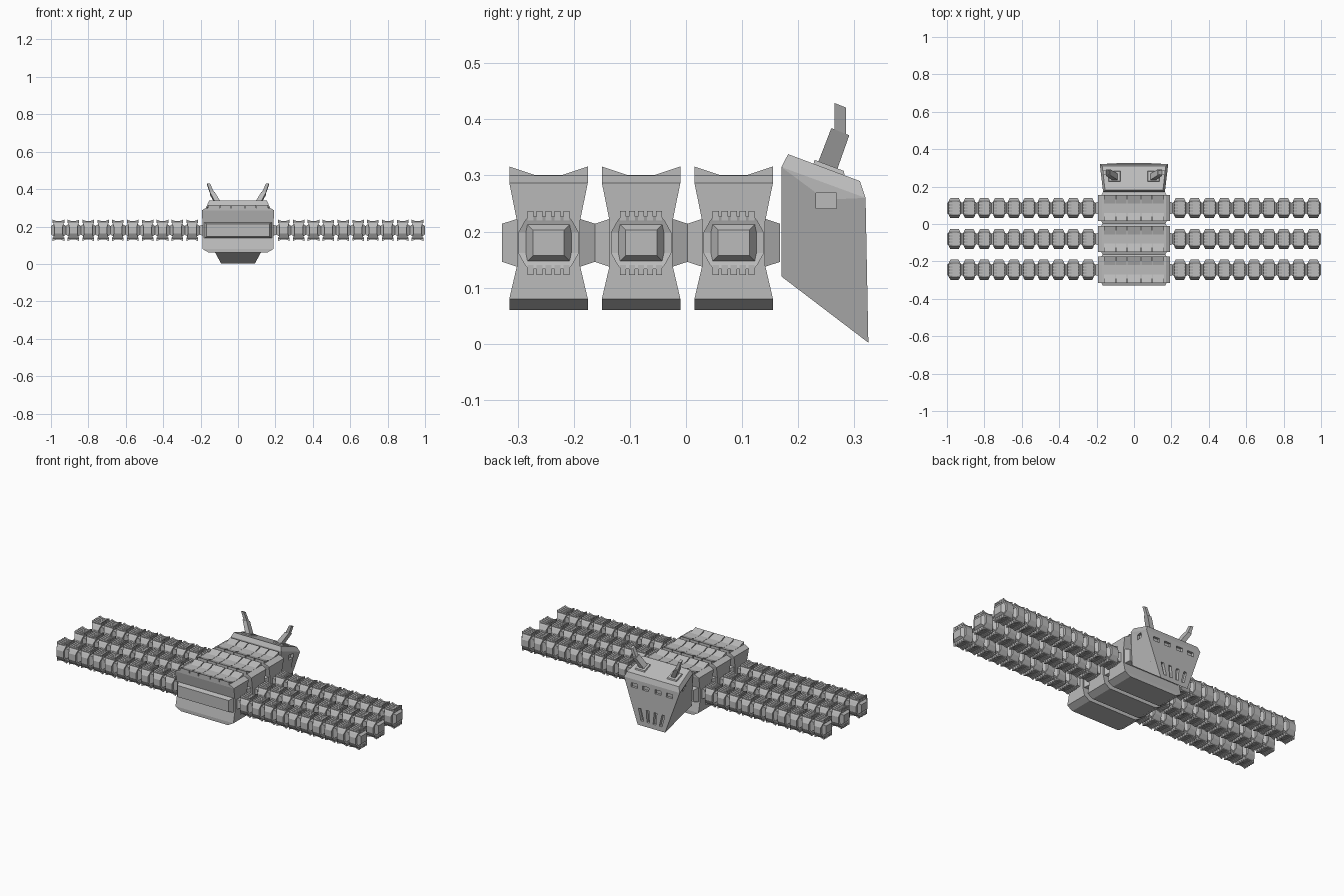
import bpy, bmesh

cube = bpy.data.objects.get("Cube")
if cube:
    bpy.data.objects.remove(cube, do_unlink=True)

grey = bpy.data.materials.new("plain_grey")
grey.use_nodes = True
grey.diffuse_color = (0.5, 0.5, 0.5, 1)
grey.node_tree.nodes["Principled BSDF"].inputs["Base Color"].default_value = (0.5, 0.5, 0.5, 1)

AXLE = 0.18          # height of the legs and core
PITCH = 0.165        # spacing of body segments
STEP = 0.0794        # spacing of leg beads
ROWS = [-0.245 + PITCH * i for i in range(3)]


def loft(bm, rings):
    """Skin a stack of equal-sized point rings and cap both ends."""
    loops = [[bm.verts.new(p) for p in ring] for ring in rings]
    n = len(loops[0])
    for a, b in zip(loops, loops[1:]):
        for i in range(n):
            j = (i + 1) % n
            bm.faces.new((a[i], a[j], b[j], b[i]))
    bm.faces.new(loops[0][::-1])
    bm.faces.new(loops[-1])


def rect_z(z, hx, hy):
    return [(-hx, -hy, z), (hx, -hy, z), (hx, hy, z), (-hx, hy, z)]


def rect_y(y, hx, hz):
    return [(-hx, y, -hz), (hx, y, -hz), (hx, y, hz), (-hx, y, hz)]


def rect_x(x, hy, hz):
    return [(x, -hy, -hz), (x, hy, -hz), (x, hy, hz), (x, -hy, hz)]


def box(bm, c, h):
    x, y, z = c
    loft(bm, [[(x + px, y + py, z + s * h[2]) for px, py, _ in rect_z(0, h[0], h[1])]
              for s in (-1, 1)])


def finish(name, bm, loc=(0, 0, 0)):
    bmesh.ops.recalc_face_normals(bm, faces=bm.faces)
    mesh = bpy.data.meshes.new(name)
    bm.to_mesh(mesh)
    bm.free()
    mesh.materials.append(grey)
    return place(name, mesh, loc)


def place(name, mesh, loc):
    ob = bpy.data.objects.new(name, mesh)
    ob.location = loc
    bpy.context.collection.objects.link(ob)
    return ob


def mirror_x(ob):
    ob.modifiers.new("mirror", "MIRROR").use_axis = (True, False, False)


# Body segment: pinched block with chamfered ends, dished ribs on top
bm = bmesh.new()
loft(bm, [rect_z(*r) for r in (
    (-0.12, 0.155, 0.07), (-0.10, 0.19, 0.07), (-0.04, 0.19, 0.056), (0.038, 0.19, 0.056),
    (0.107, 0.193, 0.07), (0.12, 0.17, 0.07))])
for x, w in ((0, 0.036), (0.068, 0.027), (-0.068, 0.027), (0.13, 0.03), (-0.13, 0.03)):
    profile = [(-0.07, 0.11), (0.07, 0.11), (0.07, 0.136), (0.025, 0.121),
               (-0.025, 0.121), (-0.07, 0.136)]
    loft(bm, [[(x + s * w, y, z) for y, z in profile] for s in (-1, 1)])
segment = finish("body_segment_1", bm, (0, ROWS[0], AXLE))

# Core: chamfered block passing through each segment
bm = bmesh.new()
loft(bm, [rect_y(y, hx, hz) for y, hx, hz in (
    (-0.0825, 0.168, 0.034), (-0.055, 0.182, 0.043), (0.055, 0.182, 0.043),
    (0.0825, 0.168, 0.034))])
core = finish("body_core_1", bm, (0, ROWS[0], AXLE))
for i in (1, 2):
    place("body_segment_%d" % (i + 1), segment.data, (0, ROWS[i], AXLE))
    place("body_core_%d" % (i + 1), core.data, (0, ROWS[i], AXLE))

# Leg bead: small pinched block, core and ribs above and below
bm = bmesh.new()
half = [(0.018, 0.022, 0.054), (0.038, 0.028, 0.043), (0.047, 0.031, 0.036)]
loft(bm, [rect_z(-z, hx, hy) for z, hx, hy in half[::-1]] + [rect_z(*r) for r in half])
loft(bm, [rect_x(x, hy, hz) for x, hy, hz in (
    (-0.0397, 0.028, 0.023), (-0.02, 0.042, 0.037), (0.02, 0.042, 0.037),
    (0.0397, 0.028, 0.023))])
for side in (-1, 1):
    for k in range(-2, 3):
        profile = [(-0.031, 0.04), (0.031, 0.04), (0.031, 0.057), (0.01, 0.049),
                   (-0.01, 0.049), (-0.031, 0.057)]
        loft(bm, [[(x, k * 0.016 + s * 0.0055, side * z) for x, z in profile]
                  for s in (-1, 1)])
bead = finish("leg_1_left", bm, (0.245, ROWS[0], AXLE))

# Legs: ten beads in a row, three on each side
bm = bmesh.new()
loft(bm, [rect_x(-0.02, 0.042, 0.037), rect_x(0.015, 0.028, 0.023)])
joint = finish("hip_joint_1_left", bm, (0.19, ROWS[0], AXLE))
for i, y in enumerate(ROWS):
    for s, side in ((1, "left"), (-1, "right")):
        first = i == 0 and s == 1
        leg = bead if first else place("leg_%d_%s" % (i + 1, side), bead.data,
                                       (s * 0.245, y, AXLE))
        rod = joint if first else place("hip_joint_%d_%s" % (i + 1, side), joint.data,
                                        (s * 0.19, y, AXLE))
        rod.scale.x = s
        row = leg.modifiers.new("row", "ARRAY")
        row.count = 10
        row.use_relative_offset = False
        row.use_constant_offset = True
        row.constant_offset_displace = (s * STEP, 0, 0)


# Head: tapered plate, narrow at the low rear edge
def head_ring(front, rear):
    (ya, za, xa), (yb, zb, xb) = front, rear
    return [(-xa, ya, za), (xa, ya, za), (xb, yb, zb), (-xb, yb, zb)]


bm = bmesh.new()
loft(bm, [head_ring((0.17, 0.12, 0.155), (0.325, 0.002, 0.09)),
          head_ring((0.17, 0.315, 0.165), (0.32, 0.26, 0.183)),
          head_ring((0.182, 0.338, 0.155), (0.31, 0.29, 0.17))])
head = finish("head", bm)

# Slots cut into the rear and sides of the head
bm = bmesh.new()
for s in (-1, 1):
    for x in (0.04, 0.115):
        box(bm, (s * x, 0.325, 0.225), (0.02, 0.018, 0.012))
    for x in (0.02, 0.06):
        loft(bm, [[(s * (x * f + dx), 0.325 + dy, z) for dx, dy in
                   ((-0.009, -0.018), (0.009, -0.018), (0.009, 0.018), (-0.009, 0.018))]
                  for z, f in ((0.03, 1), (0.1, 1.3))])
    box(bm, (s * 0.18, 0.25, 0.255), (0.022, 0.018, 0.014))
cutter = finish("slot_cutter", bm)
cutter.hide_render = True
cut = head.modifiers.new("slots", "BOOLEAN")
cut.operation = "DIFFERENCE"
cut.solver = "EXACT"
cut.object = cutter
bpy.context.view_layer.update()
head.data = bpy.data.meshes.new_from_object(
    head.evaluated_get(bpy.context.evaluated_depsgraph_get()))
head.modifiers.clear()
bpy.data.objects.remove(cutter, do_unlink=True)

# Horns: leaning stem with a thin upright tip, and a socket at the foot
bm = bmesh.new()
for path in (((0.095, 0.248, 0.305, 0.016, 0.017), (0.138, 0.275, 0.378, 0.013, 0.016)),
             ((0.135, 0.275, 0.37, 0.011, 0.01), (0.157, 0.275, 0.425, 0.008, 0.01))):
    loft(bm, [[(x + px, y + py, z - py * 0.4) for px, py, _ in rect_z(0, w, d)]
              for x, y, z, w, d in path])
mirror_x(finish("horns", bm))

bm = bmesh.new()
loft(bm, [[(0.105 + px, 0.255 + py, z - py * 0.375) for px, py, _ in rect_z(0, w, d)]
          for z, w, d in ((0.3, 0.035, 0.03), (0.318, 0.03, 0.026))])
mirror_x(finish("horn_sockets", bm))
